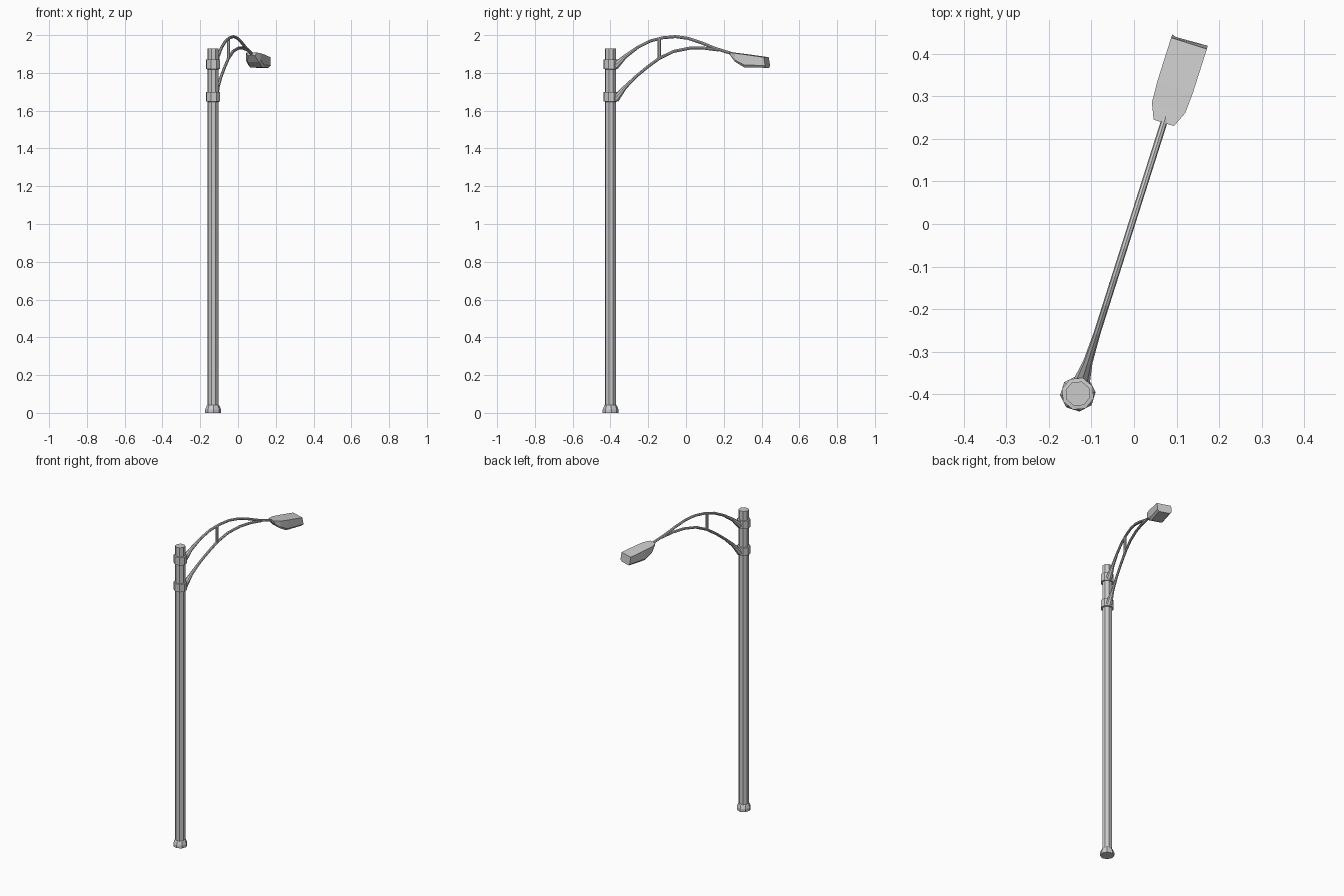
import bpy
from math import pi, cos, sin, radians
from mathutils import Vector

if "Cube" in bpy.data.objects:
    bpy.data.objects.remove(bpy.data.objects["Cube"])

POLE = (-0.132, -0.399, 0)      # pole axis on the ground
YAW = radians(72.4)             # arm heading; local x runs along the arm


def loft(name, rings):
    """Skin a list of equal-length vertex rings and cap both ends."""
    n = len(rings[0])
    verts = [v for ring in rings for v in ring]
    faces = [tuple(reversed(range(n))), tuple(range(len(verts) - n, len(verts)))]
    for r in range(len(rings) - 1):
        for i in range(n):
            j = (i + 1) % n
            faces.append((r * n + i, r * n + j, (r + 1) * n + j, (r + 1) * n + i))
    mesh = bpy.data.meshes.new(name)
    mesh.from_pydata(verts, [], faces)
    obj = bpy.data.objects.new(name, mesh)
    bpy.context.collection.objects.link(obj)
    obj.location = POLE
    obj.rotation_euler.z = YAW
    return obj


def turned(name, profile, x=0, turn=0.0, sides=8):
    """Upright faceted column from (radius, z) pairs."""
    angles = [turn + 2 * pi * i / sides for i in range(sides)]
    return loft(name, [[(x + r * cos(a), r * sin(a), z) for a in angles]
                       for r, z in profile])


def tube(name, path, radii, sides=8):
    """Bent tube through (x, z) points with a radius at each one."""
    pts = [Vector((x, 0, z)) for x, z in path]
    rings = []
    for i, p in enumerate(pts):
        t = (pts[min(i + 1, len(pts) - 1)] - pts[max(i - 1, 0)]).normalized()
        up = Vector((-t.z, 0, t.x))
        side = Vector((0, 1, 0))
        rings.append([p + radii[i] * (cos(a) * side + sin(a) * up)
                      for a in (2 * pi * k / sides for k in range(sides))])
    return loft(name, rings)


# Octagonal pole, flared foot and two clamps
turned("pole", [(0.030, 0.02), (0.030, 1.93)])
turned("pole_foot", [(0.042, 0), (0.042, 0.018), (0.034, 0.038), (0.030, 0.042)],
       turn=pi / 8)
for label, z in (("upper", 1.845), ("lower", 1.673)):
    turned(label + "_clamp", [(0.030, z - 0.026), (0.039, z - 0.025),
                              (0.039, z + 0.025), (0.030, z + 0.026)])

# Curved arms, flared where they meet the clamps
upper = [(0.028, 1.838), (0.08, 1.886), (0.15, 1.935), (0.22, 1.969), (0.29, 1.986),
         (0.36, 1.992), (0.43, 1.983), (0.50, 1.961), (0.58, 1.930), (0.69, 1.897)]
lower = [(0.028, 1.662), (0.08, 1.724), (0.14, 1.780), (0.20, 1.828), (0.27, 1.877),
         (0.35, 1.914), (0.44, 1.931), (0.52, 1.931), (0.60, 1.921)]
tube("upper_arm", upper, [0.020, 0.011] + [0.008] * 8)
tube("lower_arm", lower, [0.020, 0.011] + [0.008] * 7)

# Upright strut between the arms
turned("arm_strut", [(0.009, 1.875), (0.009, 1.982)], x=0.27)

# Lamp head: sections of (x top, x bottom, z top, z bottom, half width)
sections = [(0.668, 0.672, 1.909, 1.893, 0.025),
            (0.705, 0.705, 1.904, 1.858, 0.041),
            (0.755, 0.755, 1.898, 1.829, 0.044),
            (0.864, 0.872, 1.883, 1.827, 0.044)]
rings = []
for xt, xb, zt, zb, w in sections:
    zm = zb + 0.2 * (zt - zb)
    rings.append([(xt, w, zt), (xt, -w, zt), (xb, -w, zm),
                  (xb - 0.003, -0.75 * w, zb), (xb - 0.003, 0.75 * w, zb), (xb, w, zm)])
# ring order turns clockwise about +x, so reverse it to face outward
lamp = loft("lamp_head", [r[::-1] for r in rings])

# Make all normals consistent
import bmesh
for obj in bpy.context.collection.objects:
    bm = bmesh.new()
    bm.from_mesh(obj.data)
    bmesh.ops.recalc_face_normals(bm, faces=bm.faces)
    bm.to_mesh(obj.data)
    bm.free()
